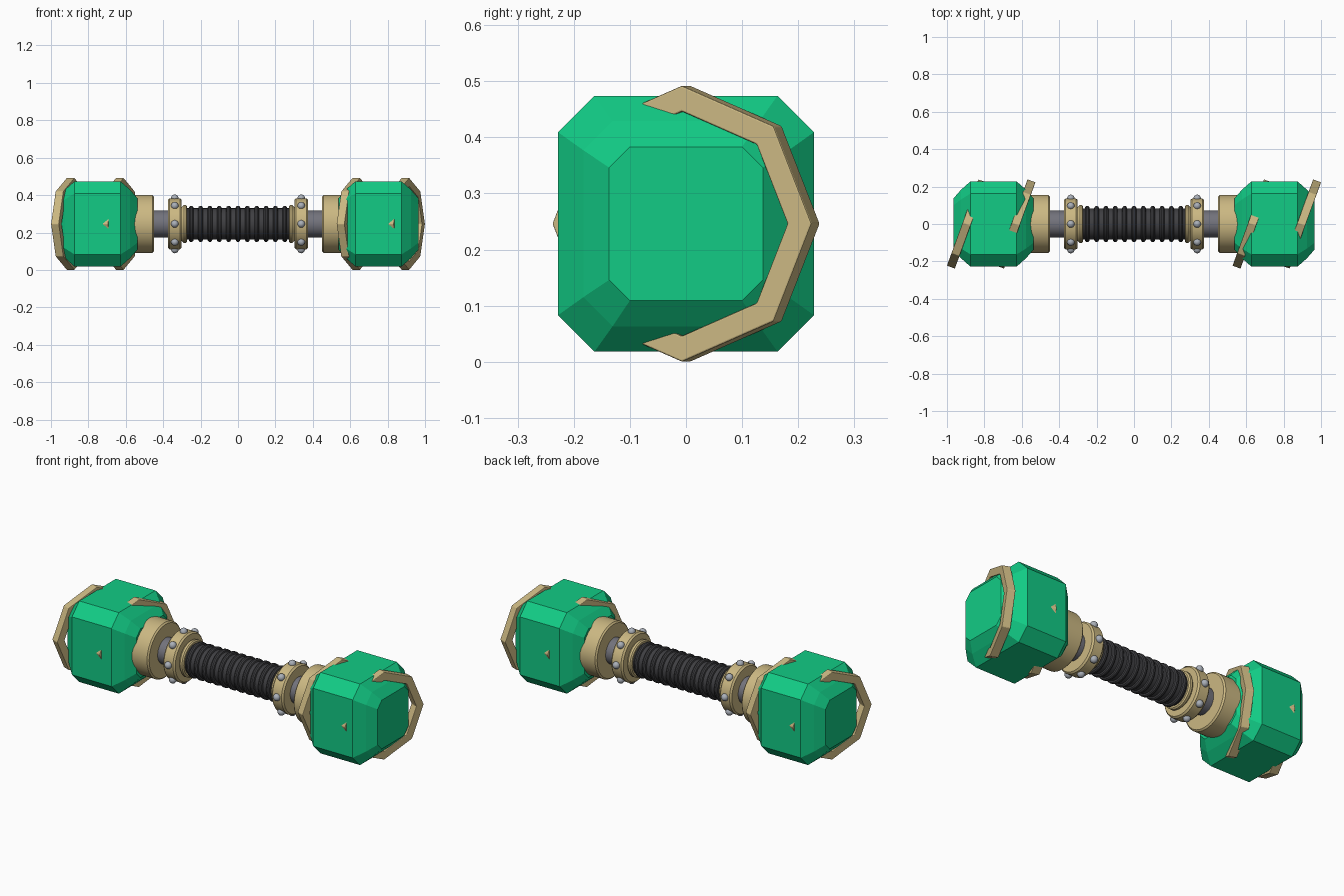
import bpy, bmesh
from math import sin, cos, pi, radians

cube = bpy.data.objects.get("Cube")
if cube:
    bpy.data.objects.remove(cube, do_unlink=True)

AXIS_Z = 0.246


def material(name, rgb):
    m = bpy.data.materials.new(name)
    m.use_nodes = True
    m.diffuse_color = (*rgb, 1)
    m.node_tree.nodes["Principled BSDF"].inputs["Base Color"].default_value = (*rgb, 1)
    return m


GREEN = material("emerald green", (0.006, 0.6, 0.235))
GOLD = material("pale gold", (0.6, 0.48, 0.225))
DARK = material("dark grip", (0.05, 0.05, 0.055))
STEEL = material("grey steel", (0.17, 0.17, 0.2))
SILVER = material("silver stud", (0.4, 0.43, 0.48))


def finish(bm, name, mat, x, smooth, bevel=0):
    bmesh.ops.recalc_face_normals(bm, faces=bm.faces)
    mesh = bpy.data.meshes.new(name)
    bm.to_mesh(mesh)
    bm.free()
    mesh.materials.append(mat)
    ob = bpy.data.objects.new(name, mesh)
    bpy.context.collection.objects.link(ob)
    ob.location = (x, 0, AXIS_Z)
    if bevel:
        mod = ob.modifiers.new("soft edges", 'BEVEL')
        mod.width = bevel
        mod.segments = 2
    if smooth:
        bpy.ops.object.select_all(action='DESELECT')
        ob.select_set(True)
        bpy.context.view_layer.objects.active = ob
        bpy.ops.object.shade_smooth_by_angle(angle=radians(35))
    return ob


def loft(name, loops, mat, x=0, closed=False, smooth=False, bevel=0):
    """Skin consecutive loops of points; cap the ends unless closed."""
    bm = bmesh.new()
    rows = [[bm.verts.new(p) for p in loop] for loop in loops]
    n = len(rows[0])
    pairs = list(zip(rows, rows[1:])) + ([(rows[-1], rows[0])] if closed else [])
    for a, b in pairs:
        for i in range(n):
            j = (i + 1) % n
            bm.faces.new((a[i], a[j], b[j], b[i]))
    if not closed:
        bm.faces.new(rows[0])
        bm.faces.new(rows[-1])
    return finish(bm, name, mat, x, smooth, bevel)


def lathe(name, profile, mat, segs=48, **kw):
    """Turn (x, radius) pairs about the long axis."""
    turn = [2 * pi * i / segs for i in range(segs)]
    loops = [[(x, r * sin(a), r * cos(a)) for a in turn] for x, r in profile]
    return loft(name, loops, mat, **kw)


def cut_square(x, h, c):
    """Square section with cut corners."""
    return [(x, y, z) for y, z in ((h, c), (c, h), (-c, h), (-h, c),
                                   (-h, -c), (-c, -h), (c, -h), (h, -c))]


# Ribbed grip
lathe("grip_core", [(-0.275, 0.084), (0.275, 0.084)], DARK, smooth=True)
for i in range(11):
    rib = [(0.013 * cos(a), 0.084 + 0.013 * sin(a))
           for a in (2 * pi * k / 10 for k in range(10))]
    lathe(f"grip_rib_{i + 1}", rib, DARK, x=(i - 5) * 0.05, closed=True, smooth=True)

# Inner bar
lathe("bar", [(-0.6, 0.072), (0.6, 0.072)], STEEL, smooth=True)

for side, s in (("left", 1), ("right", -1)):
    # Cut gem head
    sections = [(-0.214, 0.137, 0.1), (-0.174, 0.183, 0.131), (-0.123, 0.228, 0.163),
                (0.123, 0.228, 0.163), (0.174, 0.183, 0.131), (0.214, 0.137, 0.1)]
    loft(f"{side}_gem", [cut_square(*p) for p in sections], GREEN, x=s * 0.751)

    # Head socket
    lathe(f"{side}_socket", [(-0.055, 0.147), (-0.047, 0.155), (0.07, 0.155), (0.09, 0.135)],
          GOLD, x=s * 0.505, smooth=True) .scale.x = s

    # Studded collar and flange
    lathe(f"{side}_collar", [(-0.037, 0.128), (-0.028, 0.136), (0.028, 0.136), (0.037, 0.128)],
          GOLD, x=s * 0.338, smooth=True)
    lathe(f"{side}_flange", [(-0.012, 0.094), (-0.006, 0.101), (0.006, 0.101), (0.018, 0.09)],
          GOLD, x=s * 0.284, smooth=True).scale.x = s
    bm = bmesh.new()
    for k in range(8):
        a = k * pi / 4
        new = bmesh.ops.create_uvsphere(bm, u_segments=16, v_segments=10, radius=0.02)
        bmesh.ops.translate(bm, verts=new["verts"], vec=(0, 0.137 * sin(a), 0.137 * cos(a)))
    finish(bm, f"{side}_studs", SILVER, s * 0.338, True)

    # Tilted octagonal bands
    for place, x in (("outer", 0.895), ("inner", 0.632)):
        square = [(-0.0225, 0.2), (0.0225, 0.2), (0.0225, 0.246), (-0.0225, 0.246)]
        band = lathe(f"{side}_{place}_band", square, GOLD, segs=8, x=s * x,
                     closed=True, bevel=0.003)
        band.rotation_euler.z = radians(-20)
